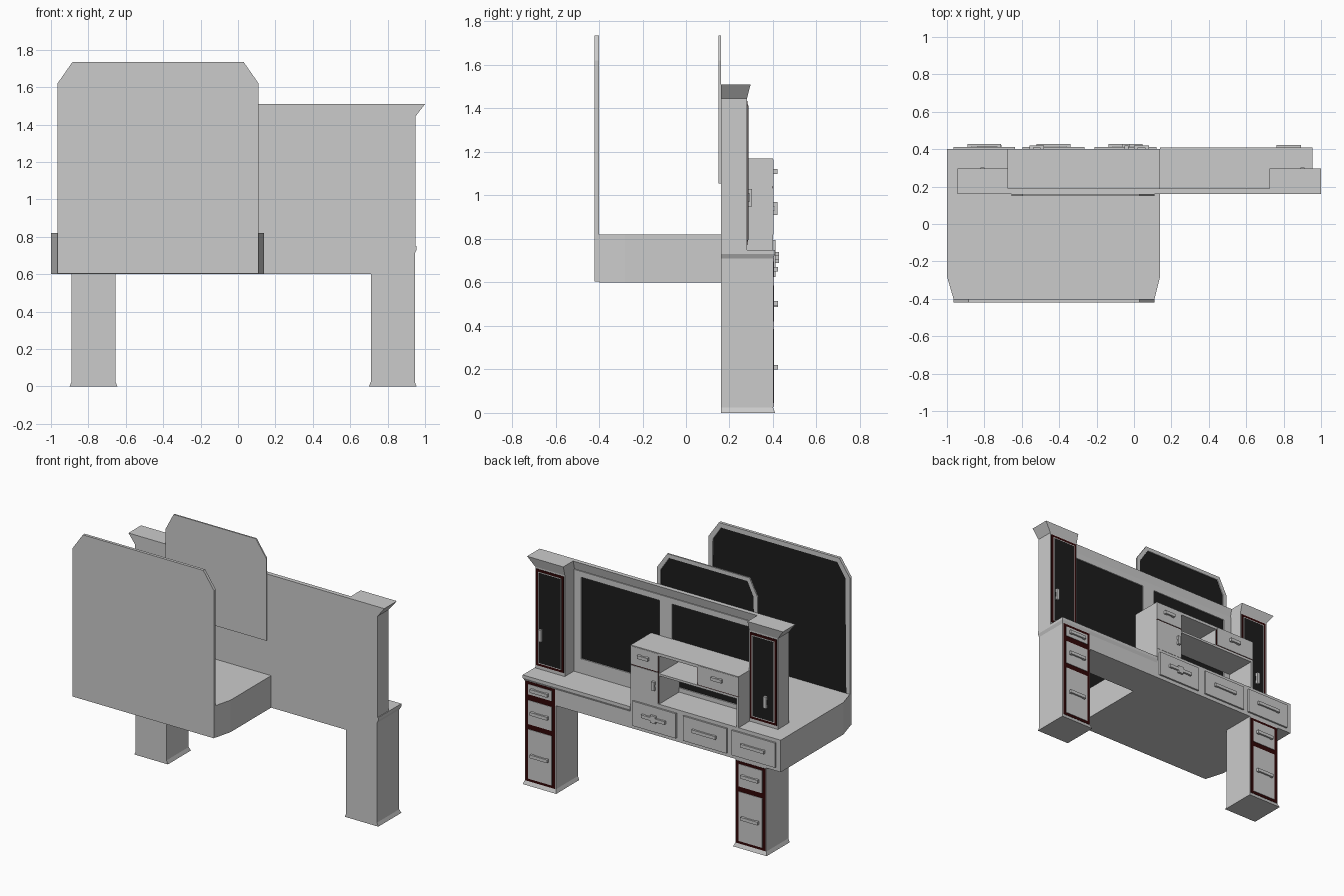
import bpy, bmesh

if "Cube" in bpy.data.objects:
    bpy.data.objects.remove(bpy.data.objects["Cube"])


def material(name, color):
    m = bpy.data.materials.new(name)
    m.diffuse_color = (*color, 1)
    m.use_nodes = True
    m.node_tree.nodes["Principled BSDF"].inputs["Base Color"].default_value = m.diffuse_color
    return m


GREY = material("light grey laminate", (0.6, 0.6, 0.6))
BLACK = material("black panel", (0.012, 0.012, 0.012))
RED = material("dark red trim", (0.03, 0.002, 0.002))


def finish(bm, name, mats):
    bmesh.ops.recalc_face_normals(bm, faces=bm.faces)
    me = bpy.data.meshes.new(name)
    bm.to_mesh(me)
    bm.free()
    for m in mats:
        me.materials.append(m)
    ob = bpy.data.objects.new(name, me)
    bpy.context.collection.objects.link(ob)
    return ob


def loft(name, rings, mat=GREY):
    """Solid through matching rings of points."""
    bm = bmesh.new()
    vs = [[bm.verts.new(p) for p in r] for r in rings]
    n = len(vs[0])
    bm.faces.new(vs[0])
    bm.faces.new(vs[-1])
    for a, b in zip(vs, vs[1:]):
        for i in range(n):
            j = (i + 1) % n
            bm.faces.new((a[i], a[j], b[j], b[i]))
    return finish(bm, name, [mat])


def rect(x0, x1, y0, y1, z):
    return [(x0, y0, z), (x1, y0, z), (x1, y1, z), (x0, y1, z)]


def box(name, x0, x1, y0, y1, z0, z1, mat=GREY):
    return loft(name, [rect(x0, x1, y0, y1, z0), rect(x0, x1, y0, y1, z1)], mat)


def screen(name, x0, x1, y0, y1, z0, z1, cl, cr, border):
    """Upright board with clipped top corners and a dark inset on its rear."""
    pts = [(x0, z0), (x1, z0), (x1, z1 - 0.115), (x1 - cr, z1),
           (x0 + cl, z1), (x0, z1 - 0.115)]
    bm = bmesh.new()
    f = bm.faces.new([bm.verts.new((x, y0, z)) for x, z in pts])
    new = bmesh.ops.extrude_face_region(bm, geom=[f])["geom"]
    for v in new:
        if isinstance(v, bmesh.types.BMVert):
            v.co.y = y1
    rear = [g for g in new if isinstance(g, bmesh.types.BMFace)]
    bmesh.ops.recalc_face_normals(bm, faces=bm.faces)
    bmesh.ops.inset_region(bm, faces=rear, thickness=border)
    bmesh.ops.inset_region(bm, faces=rear, thickness=0.002, depth=-0.004)
    for r in rear:
        r.material_index = 1
    return finish(bm, name, [GREY, BLACK])


def handle(name, x, y, z, length, upright=False):
    """Bar handle on two short posts."""
    h, t = length / 2, 0.011
    if upright:
        box(name + "_bar", x - t, x + t, y + 0.008, y + 0.02, z - h, z + h)
        for s in (-1, 1):
            c = z + s * (h - t)
            box(name + "_post", x - t, x + t, y, y + 0.008, c - t, c + t)
    else:
        box(name + "_bar", x - h, x + h, y + 0.008, y + 0.02, z - t, z + t)
        for s in (-1, 1):
            c = x + s * (h - t)
            box(name + "_post", c - t, c + t, y, y + 0.008, z - t, z + t)


# Deep counter with angled front corners
plan = [(-1, 0.4), (-1, -0.28), (-0.965, -0.4), (0.11, -0.4), (0.14, -0.28), (0.14, 0.4)]
loft("deep_counter", [[(x, y, z) for x, y in plan] for z in (0.6, 0.82)])

# Narrow counter with a small lip
loft("narrow_counter", [rect(0.14, x, 0.16, y, z) for x, y, z in
     ((0.945, 0.4, 0.6), (0.945, 0.4, 0.71), (0.955, 0.41, 0.73), (0.955, 0.41, 0.75))])

# Screens
screen("front_screen", -0.965, 0.11, -0.42, -0.4, 0.603, 1.735, 0.08, 0.08, 0.035)
screen("rear_screen", -0.655, 0.11, 0.15, 0.16, 1.055, 1.735, 0.06, 0.08, 0.03)

# Legs with flared feet and stacked drawers
for side, x0, x1, rows in (
        ("left", -0.89, -0.655, ((0.42, 0.575), (0.045, 0.385))),
        ("right", 0.71, 0.945, ((0.625, 0.695), (0.42, 0.585), (0.045, 0.385)))):
    loft(side + "_leg", [rect(x0 - d, x1 + d, 0.16, 0.4 + d, z)
                         for d, z in ((0.01, 0), (0, 0.025), (0, 0.6))])
    top = rows[0][1] + 0.018
    box(side + "_leg_trim", x0 + 0.006, x1 - 0.006, 0.399, 0.402, 0.027, top, RED)
    for z0, z1 in rows:
        box(side + "_leg_drawer", x0 + 0.028, x1 - 0.028, 0.399, 0.405, z0, z1)
        zc = 0.21 if z0 < 0.1 else (z0 + z1) / 2
        handle(side + "_leg_handle", (x0 + x1) / 2, 0.402, zc, 0.13)

# Wide drawers along the deep counter
for i, xc in enumerate((-0.8, -0.43, -0.045)):
    box("wide_drawer", xc - 0.165, xc + 0.165, 0.399, 0.412, 0.625, 0.795)
    handle("wide_drawer_handle", xc, 0.407, 0.715, 0.18)
box("wide_drawer_latch", -0.065, -0.025, 0.405, 0.427, 0.69, 0.74)

# Rear wall with two dark windows
box("wall", -0.68, 0.74, 0.16, 0.171, 0.6, 1.5)
for x0, x1 in ((-0.615, -0.02), (0.075, 0.67)):
    box("window", x0 - 0.01, x1 + 0.01, 0.17, 0.174, 0.84, 1.42, BLACK)
for x0, x1 in ((-0.68, -0.615), (-0.02, 0.075), (0.67, 0.74)):
    box("wall_stile", x0, x1, 0.17, 0.182, 0.75, 1.45)
for z0, z1 in ((0.75, 0.85), (1.41, 1.45)):
    box("wall_rail", -0.68, 0.74, 0.17, 0.182, z0, z1)
loft("wall_cornice", [rect(-0.68, 0.74, 0.16, y, z) for y, z in ((0.175, 1.45), (0.19, 1.51))])

# Towers with flared caps and dark doors
for side, x0, x1, z0, hx in (("left", -0.895, -0.675, 0.82, -0.81),
                             ("right", 0.725, 0.95, 0.75, 0.9)):
    o0, o1 = (0.05, 0.0) if side == "left" else (0.0, 0.05)
    loft(side + "_tower", [rect(x0, x1, 0.16, 0.28, z0), rect(x0, x1, 0.16, 0.28, 1.445),
                           rect(x0 - o0, x1 + o1, 0.16, 0.297, 1.51)])
    for part, d, y, mat in (("trim", 0.008, 0.283, RED), ("frame", 0.024, 0.285, GREY),
                            ("door", 0.03, 0.287, BLACK)):
        box(side + "_tower_" + part, x0 + d, x1 - d, 0.279, y, z0 + 0.015 + d, 1.443 - d, mat)
    handle(side + "_tower_handle", hx, 0.283, 0.99, 0.08, True)

# Small hutch on the counter
box("hutch_top", -0.68, 0.14, 0.18, 0.4, 1.15, 1.17)
box("hutch_shelf", -0.68, -0.075, 0.18, 0.4, 1.015, 1.03)
box("hutch_cabinet", -0.075, 0.14, 0.18, 0.396, 0.82, 1.15)
box("hutch_drawer_box", -0.68, -0.365, 0.18, 0.396, 1.03, 1.15)
box("hutch_end_panel", -0.68, -0.665, 0.18, 0.4, 0.82, 1.02)
box("hutch_cabinet_trim", -0.073, 0.138, 0.39, 0.398, 0.825, 1.15, RED)
box("hutch_cabinet_door", -0.068, 0.14, 0.39, 0.402, 0.82, 1.035)
box("hutch_cabinet_drawer", -0.068, 0.14, 0.39, 0.402, 1.042, 1.165)
box("hutch_drawer_trim", -0.676, -0.367, 0.39, 0.398, 1.03, 1.15, RED)
box("hutch_drawer", -0.68, -0.374, 0.39, 0.402, 1.035, 1.165)
handle("hutch_drawer_handle", 0.04, 0.4, 1.11, 0.08)
handle("hutch_drawer_handle", -0.52, 0.4, 1.11, 0.08)
handle("hutch_door_handle", -0.04, 0.4, 0.94, 0.06, True)
